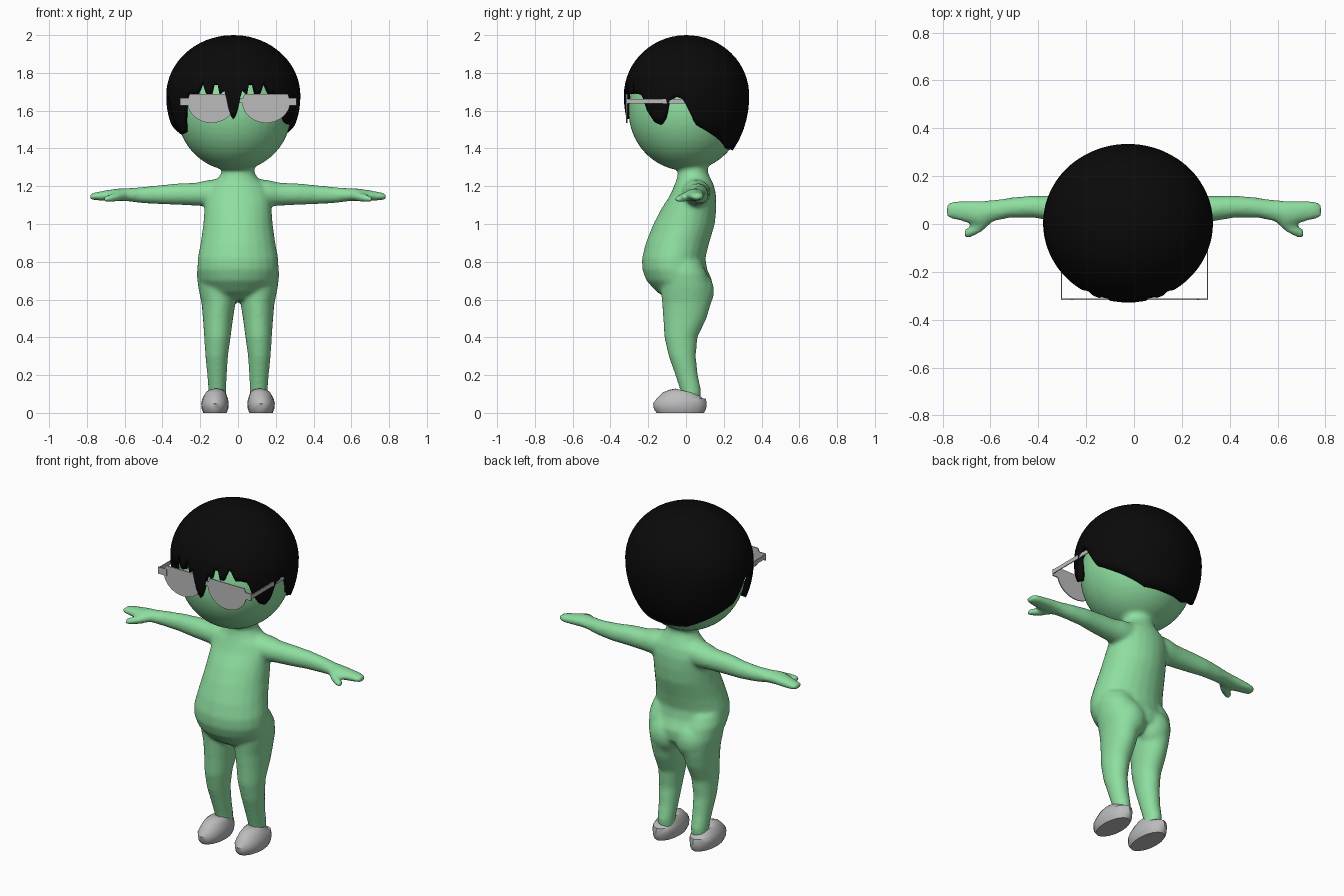
import bpy, bmesh, math
from mathutils import Vector, Matrix

if "Cube" in bpy.data.objects:
    bpy.data.objects.remove(bpy.data.objects["Cube"])


def material(name, rgb):
    m = bpy.data.materials.new(name)
    m.diffuse_color = (*rgb, 1)
    m.use_nodes = True
    m.node_tree.nodes["Principled BSDF"].inputs["Base Color"].default_value = m.diffuse_color
    return m


SKIN = material("green skin", (0.27, 0.73, 0.35))
BLACK = material("black hair", (0.003, 0.003, 0.003))
GREY = material("light grey", (0.5, 0.5, 0.5))


def finish(bm, name, mat, smooth=None):
    bmesh.ops.recalc_face_normals(bm, faces=bm.faces)
    me = bpy.data.meshes.new(name)
    bm.to_mesh(me)
    bm.free()
    ob = bpy.data.objects.new(name, me)
    bpy.context.collection.objects.link(ob)
    me.materials.append(mat)
    bpy.ops.object.select_all(action='DESELECT')
    ob.select_set(True)
    bpy.context.view_layer.objects.active = ob
    if smooth:
        bpy.ops.object.shade_smooth_by_angle(angle=math.radians(smooth))
    return ob


def loft(bm, rings, axis='Z', side=1, n=24):
    """Closed tube; ring = (station, centre_a, centre_b, radius_a, radius_b)."""
    rows = []
    for s, ca, cb, ra, rb in rings:
        row = []
        for i in range(n):
            t = math.tau * i / n
            a, b = ca + ra * math.cos(t), cb + rb * math.sin(t)
            p = (a, b, s) if axis == 'Z' else (s, a, b)
            row.append(bm.verts.new((p[0] * side, p[1], p[2])))
        rows.append(row)
    faces = [bm.faces.new(rows[0]), bm.faces.new(rows[-1][::-1])]
    for r, q in zip(rows, rows[1:]):
        for i in range(n):
            j = (i + 1) % n
            faces.append(bm.faces.new((r[i], q[i], q[j], r[j])))
    bmesh.ops.recalc_face_normals(bm, faces=faces)


def ball(bm, centre, radii):
    m = Matrix.Translation(centre) @ Matrix.Diagonal((*radii, 1))
    bmesh.ops.create_uvsphere(bm, u_segments=40, v_segments=24, radius=1, matrix=m)


# Body: overlapping forms fused into one skin
bm = bmesh.new()
ball(bm, (-0.02, 0, 1.60), (0.305, 0.305, 0.318))          # head
loft(bm, [(0.60, 0, 0.0, 0.12, 0.09), (0.64, 0, -0.01, 0.17, 0.145),
          (0.70, 0, -0.035, 0.208, 0.175), (0.76, 0, -0.06, 0.216, 0.172),
          (0.82, 0, -0.065, 0.213, 0.168), (0.90, 0, -0.045, 0.198, 0.168),
          (1.00, 0, -0.01, 0.184, 0.163), (1.08, 0, 0.015, 0.178, 0.146),
          (1.15, 0, 0.037, 0.175, 0.123), (1.20, 0, 0.043, 0.155, 0.107),
          (1.235, 0, 0.042, 0.112, 0.092), (1.27, 0, 0.037, 0.088, 0.08),
          (1.36, 0, 0.03, 0.09, 0.08)])                    # torso and neck
for s in (1, -1):
    ball(bm, (s * 0.085, 0.06, 0.645), (0.095, 0.088, 0.11))   # buttock
    loft(bm, [(0.06, 0.11, 0.025, 0.045, 0.05), (0.12, 0.11, 0.025, 0.047, 0.055),
              (0.20, 0.111, 0.003, 0.052, 0.06), (0.30, 0.113, -0.02, 0.06, 0.072),
              (0.40, 0.109, -0.027, 0.07, 0.088), (0.50, 0.106, -0.006, 0.08, 0.115),
              (0.58, 0.103, 0.003, 0.09, 0.13), (0.66, 0.106, 0.0, 0.104, 0.135),
              (0.74, 0.112, -0.01, 0.108, 0.12), (0.80, 0.11, -0.02, 0.095, 0.1)],
         side=s)                                           # leg
    loft(bm, [(0.08, 0.05, 1.165, 0.08, 0.075), (0.16, 0.055, 1.163, 0.075, 0.07),
              (0.22, 0.06, 1.158, 0.062, 0.061), (0.32, 0.064, 1.158, 0.055, 0.057),
              (0.42, 0.073, 1.155, 0.047, 0.05), (0.52, 0.068, 1.153, 0.042, 0.042),
              (0.59, 0.055, 1.155, 0.045, 0.034), (0.64, 0.045, 1.155, 0.053, 0.033),
              (0.70, 0.052, 1.15, 0.046, 0.028), (0.75, 0.058, 1.147, 0.04, 0.022),
              (0.782, 0.055, 1.145, 0.03, 0.016)], 'X', s)   # arm and hand
    loft(bm, [(0.60, 0.025, 1.15, 0.025, 0.024), (0.64, -0.005, 1.143, 0.03, 0.024),
              (0.68, -0.03, 1.135, 0.026, 0.021), (0.712, -0.042, 1.13, 0.018, 0.015)],
         'X', s)                                           # thumb
body = finish(bm, "body", SKIN)
rm = body.modifiers.new("fuse", 'REMESH')
rm.mode, rm.voxel_size, rm.use_smooth_shade = 'VOXEL', 0.011, True
sm = body.modifiers.new("soften", 'SMOOTH')
sm.factor, sm.iterations = 0.5, 8
for name in ("fuse", "soften"):
    bpy.ops.object.modifier_apply(modifier=name)
body.data.polygons.foreach_set("use_smooth", [True] * len(body.data.polygons))

# Shoes: flat sole, rounded toe, raised tongue
for s, label in ((1, "right"), (-1, "left")):
    bm = bmesh.new()
    loft(bm, [(0.0, 0.122, -0.03, 0.062, 0.125), (0.02, 0.122, -0.032, 0.07, 0.138),
              (0.05, 0.122, -0.032, 0.073, 0.142), (0.075, 0.121, -0.026, 0.068, 0.13),
              (0.095, 0.12, -0.015, 0.06, 0.105), (0.11, 0.118, -0.005, 0.054, 0.082),
              (0.122, 0.116, 0.005, 0.045, 0.06)], side=s, n=16)
    for v in bm.verts:      # collar slopes down toward the heel
        if v.co.z > 0.08:
            v.co.z += -0.22 * (v.co.y + 0.03) * (v.co.z - 0.05) / 0.06
    finish(bm, label + "_shoe", GREY, 40)

# Hair: domed shell whose lower edge follows (angle from front, height)
FRINGE = [(0, 1.555), (3, 1.58), (6, 1.67), (8, 1.71), (12, 1.69), (14, 1.745),
          (18, 1.74), (20, 1.69), (25, 1.69), (27, 1.75), (31, 1.74), (33, 1.69),
          (39, 1.69), (45, 1.68), (50, 1.60), (57, 1.54), (64, 1.525), (69, 1.56),
          (73, 1.65), (80, 1.675), (87, 1.66), (93, 1.59), (99, 1.525), (117, 1.475),
          (135, 1.43), (150, 1.395), (180, 1.39)]


def edge_height(deg):
    a = abs(deg)
    for (a0, z0), (a1, z1) in zip(FRINGE, FRINGE[1:]):
        if a <= a1:
            z = z0 + (z1 - z0) * (a - a0) / (a1 - a0)
            break
    if deg < 0 and 48 < a < 70:      # the left lock hangs lower
        z -= 0.06 * math.sin(math.pi * (a - 48) / 22)
    return z


bm = bmesh.new()
COLS, ROWS = 180, 18
grid = []
for c in range(COLS):
    deg = -180 + 360 * c / COLS
    t, low, col = math.radians(deg), edge_height(deg), []
    for k in range(ROWS + 1):
        z = 2 - (2 - low) * (k / ROWS) ** 1.7
        h = (z - 1.68) / (0.32 if z > 1.68 else 0.43)
        r = 0.355 * math.sqrt(max(0, 1 - h * h))
        col.append(bm.verts.new((-0.025 + r * math.sin(t), 0.003 - 0.935 * r * math.cos(t), z)))
    grid.append(col)
for c in range(COLS):
    a, b = grid[c], grid[(c + 1) % COLS]
    for k in range(ROWS):
        bm.faces.new((a[k], a[k + 1], b[k + 1], b[k]))
bmesh.ops.remove_doubles(bm, verts=bm.verts, dist=1e-5)
hair = finish(bm, "hair", BLACK, 50)
sol = hair.modifiers.new("thickness", 'SOLIDIFY')
sol.thickness, sol.offset = 0.03, -1
bpy.ops.object.modifier_apply(modifier="thickness")


# Glasses: half-round lenses, brow bar and side arms
def plate(name, outline, y, depth):
    bm = bmesh.new()
    f = bm.faces.new([bm.verts.new((x, y, z)) for x, z in outline])
    ext = bmesh.ops.extrude_face_region(bm, geom=[f])
    for v in ext["geom"]:
        if isinstance(v, bmesh.types.BMVert):
            v.co.y += depth
    return finish(bm, name, GREY)


def box(name, lo, hi):
    return plate(name, [(lo[0], lo[2]), (hi[0], lo[2]), (hi[0], hi[2]), (lo[0], hi[2])],
                 lo[1], hi[1] - lo[1])


for s, label in ((1, "right"), (-1, "left")):
    cx = 0.004 + s * 0.145
    arc = [(cx + 0.128 * math.cos(t), 1.65 + 0.115 * math.sin(t))
           for t in (-math.pi * i / 20 for i in range(21))]
    plate(label + "_lens", [(cx + 0.115, 1.688)] + arc + [(cx - 0.115, 1.688)], -0.317, 0.006)
    xs = sorted((0.002 + s * 0.25, 0.002 + s * 0.308))
    box(label + "_hinge", (xs[0], -0.318, 1.627), (xs[1], -0.311, 1.667))
    xs = sorted((0.002 + s * 0.303, 0.002 + s * 0.308))
    box(label + "_temple", (xs[0], -0.318, 1.638), (xs[1], 0.01, 1.662))
box("bridge", (-0.03, -0.317, 1.64), (0.035, -0.311, 1.665))
